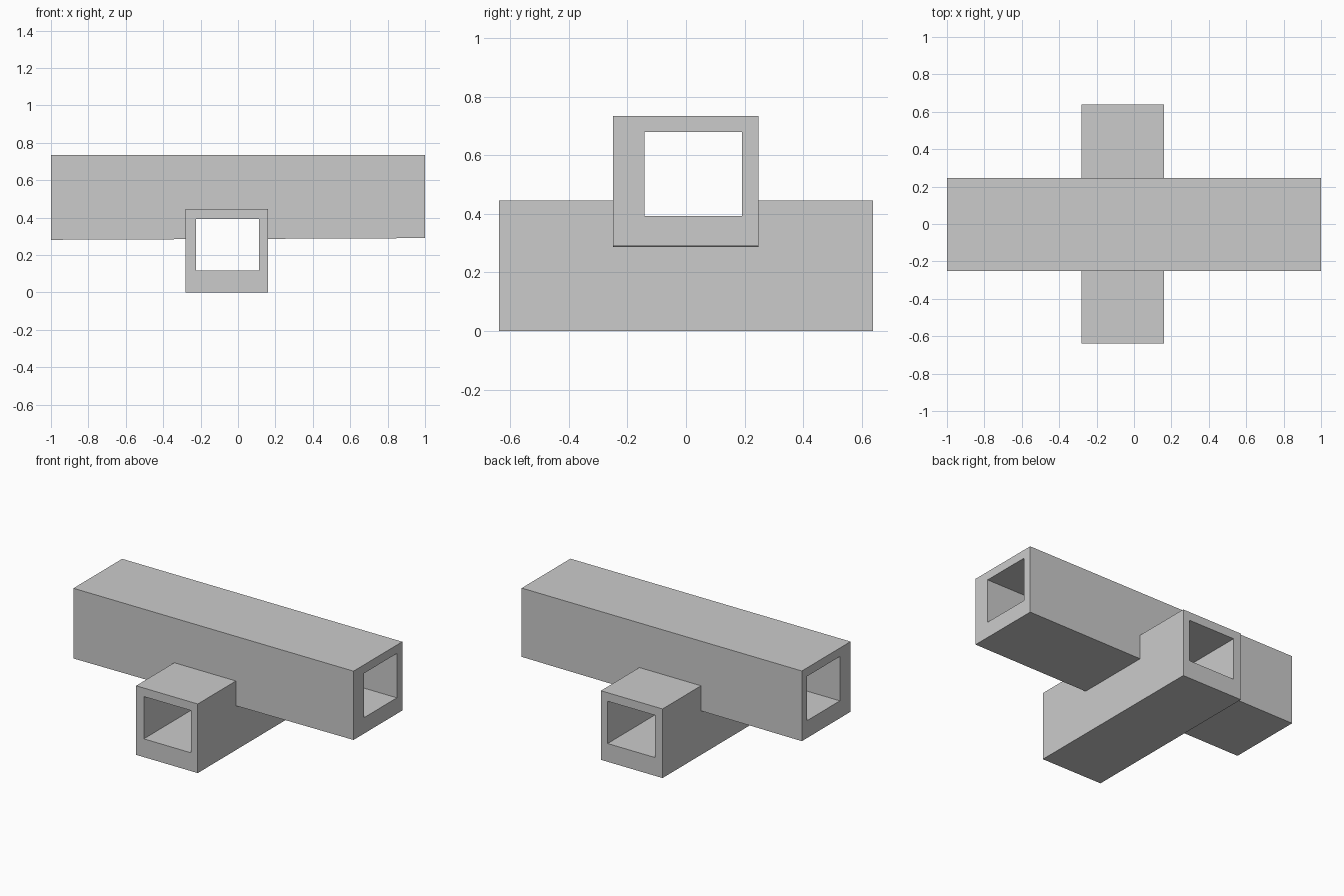
import bpy
import bmesh

if "Cube" in bpy.data.objects:
    bpy.data.objects.remove(bpy.data.objects["Cube"])


def box(name, x, y, z):
    """Axis-aligned block from (min, max) pairs."""
    bm = bmesh.new()
    bmesh.ops.create_cube(bm, size=1)
    for v in bm.verts:
        v.co = [r[0] if c < 0 else r[1] for c, r in zip(v.co, (x, y, z))]
    mesh = bpy.data.meshes.new(name)
    bm.to_mesh(mesh)
    bm.free()
    ob = bpy.data.objects.new(name, mesh)
    bpy.context.collection.objects.link(ob)
    return ob


def combine(target, other, operation):
    """Apply an exact boolean and remove the helper."""
    mod = target.modifiers.new(operation.lower(), 'BOOLEAN')
    mod.operation = operation
    mod.solver = 'EXACT'
    mod.object = other
    other.hide_render = True
    bpy.context.view_layer.objects.active = target
    bpy.ops.object.modifier_apply(modifier=mod.name)
    bpy.data.objects.remove(other)


# Long upper beam, its underside dropping slightly towards the left end
beam = box("crossed_hollow_beams", (-1, 1), (-0.25, 0.247), (0.29, 0.734))
for v in beam.data.vertices:
    if v.co.x < 0 and v.co.z < 0.5:
        v.co.z = 0.281

# Short lower beam crossing underneath
lower = box("lower_beam", (-0.28, 0.16), (-0.639, 0.639), (0, 0.446))
combine(beam, lower, 'UNION')

# Square passages running right through each beam
long_hole = box("long_passage", (-1.1, 1.1), (-0.141, 0.192), (0.393, 0.679))
cross_hole = box("cross_passage", (-0.225, 0.112), (-0.8, 0.8), (0.118, 0.391))
combine(beam, long_hole, 'DIFFERENCE')
combine(beam, cross_hole, 'DIFFERENCE')
